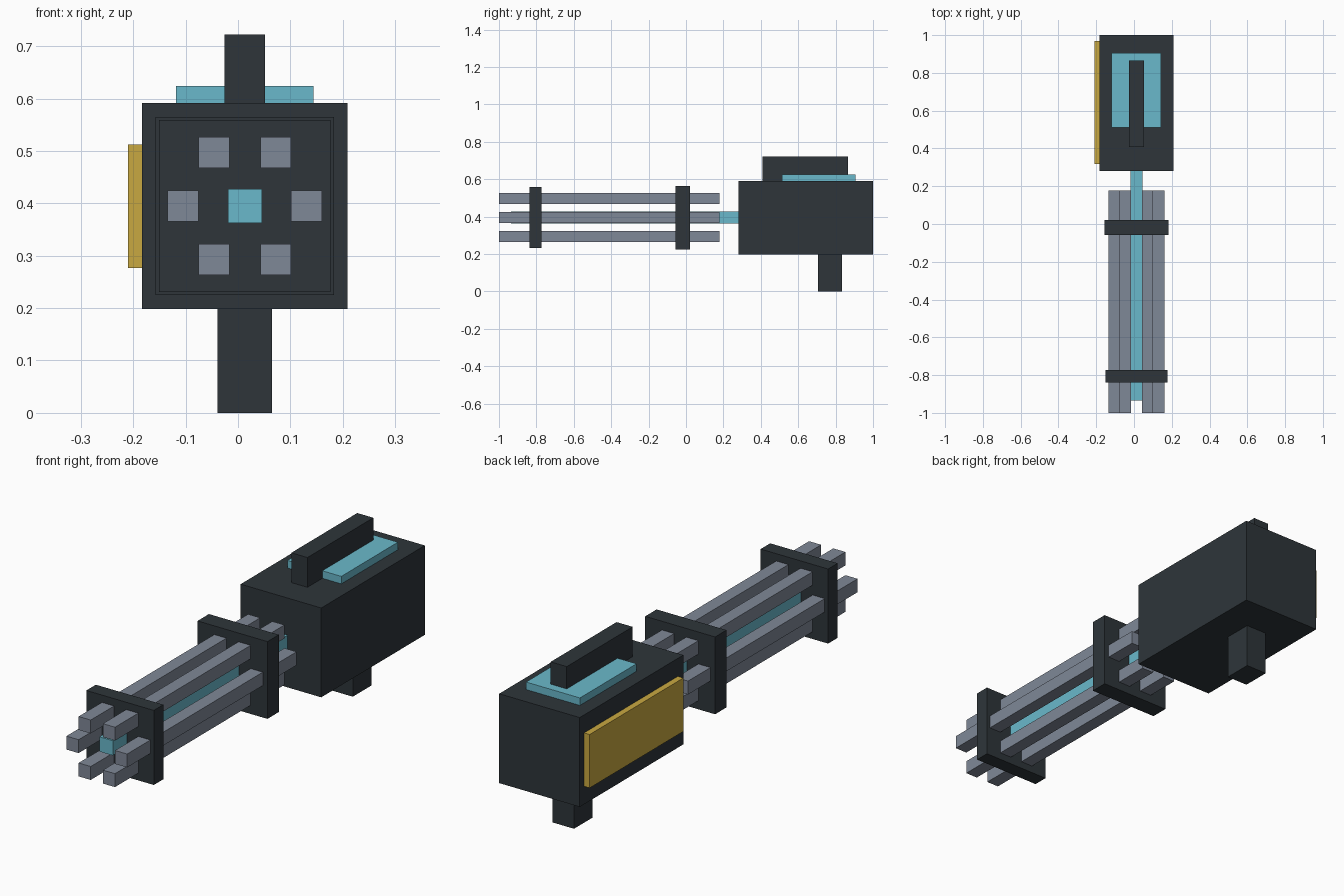
import bpy
import bmesh
import math
from mathutils import Vector

cube = bpy.data.objects.get("Cube")
if cube:
    bpy.data.objects.remove(cube, do_unlink=True)


def material(name, rgb):
    """Flat material from 8-bit display colour, stored as linear."""
    lin = [((c / 255 + 0.055) / 1.055) ** 2.4 for c in rgb]
    mat = bpy.data.materials.new(name)
    mat.use_nodes = True
    mat.diffuse_color = (*lin, 1)
    mat.node_tree.nodes["Principled BSDF"].inputs["Base Color"].default_value = (*lin, 1)
    return mat


DARK = material("dark_metal", (46, 53, 58))
STEEL = material("grey_steel", (127, 136, 151))
CYAN = material("cyan_glow", (106, 185, 203))
GOLD = material("gold_plate", (201, 169, 65))


def box(name, mat, x, y, z):
    """Box spanning the given (low, high) ranges."""
    spans = (x, y, z)
    centre = Vector([(lo + hi) / 2 for lo, hi in spans])
    size = Vector([hi - lo for lo, hi in spans])
    bm = bmesh.new()
    bmesh.ops.create_cube(bm, size=1)
    bmesh.ops.scale(bm, vec=size, verts=bm.verts)
    mesh = bpy.data.meshes.new(name)
    bm.to_mesh(mesh)
    bm.free()
    mesh.materials.append(mat)
    obj = bpy.data.objects.new(name, mesh)
    obj.location = centre
    bpy.context.collection.objects.link(obj)
    return obj


AXIS_X, AXIS_Z = 0.013, 0.395


def around(centre, half):
    return (centre - half, centre + half)


# Housing with carrying handle, grip and panels
box("housing", DARK, around(AXIS_X, 0.196), (0.28, 1.0), (0.198, 0.591))
box("top_handle", DARK, around(AXIS_X, 0.039), (0.408, 0.866), (0.58, 0.722))
box("lower_grip", DARK, around(AXIS_X, 0.052), (0.705, 0.834), (0, 0.21))
box("top_panel", CYAN, around(AXIS_X, 0.131), (0.512, 0.906), (0.58, 0.624))
box("side_plate", GOLD, (-0.21, -0.175), (0.318, 0.97), (0.277, 0.512))

# Glowing core along the barrel axis
box("core", CYAN, around(AXIS_X, 0.0325), (-0.935, 0.3), around(AXIS_Z, 0.0325))

# Ring of six square barrels
for i in range(6):
    angle = i * math.pi / 3
    box(f"barrel_{i + 1}", STEEL,
        around(AXIS_X + 0.118 * math.cos(angle), 0.0295), (-1.0, 0.178),
        around(AXIS_Z + 0.118 * math.sin(angle), 0.0295))

# Plates clamping the barrels
for name, half, span in (("front_clamp", 0.164, (-0.838, -0.772)),
                         ("rear_clamp", 0.170, (-0.057, 0.022))):
    box(name, DARK, around(AXIS_X, half), span, around(AXIS_Z, half))
